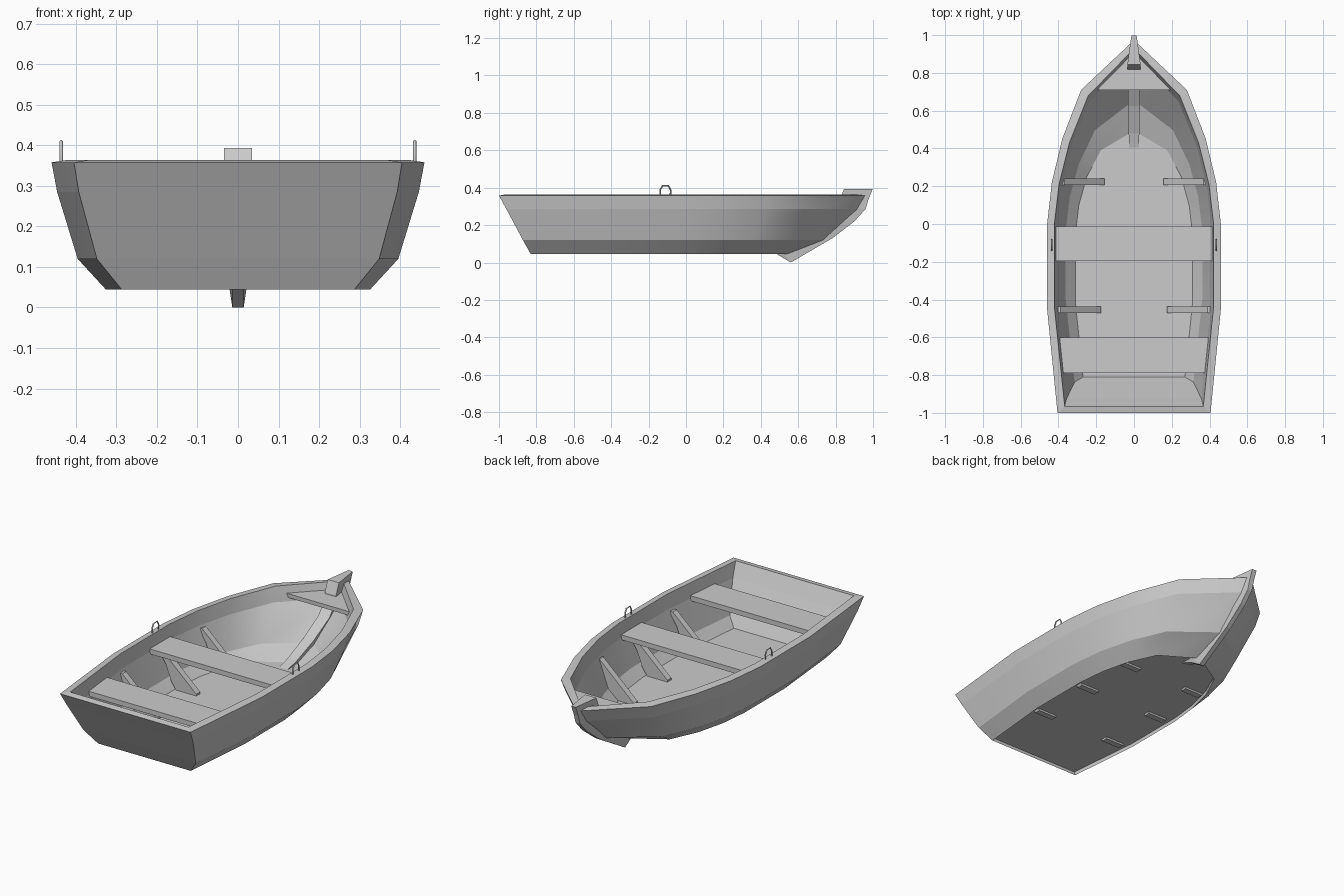
import bpy, bmesh
from mathutils import Vector

cube = bpy.data.objects.get("Cube")
if cube:
    bpy.data.objects.remove(cube)

grey = bpy.data.materials.new("plain grey")
grey.use_nodes = True
colour = (0.6, 0.6, 0.6, 1)
grey.diffuse_color = colour
grey.node_tree.nodes["Principled BSDF"].inputs["Base Color"].default_value = colour


def finish(name, bm):
    bmesh.ops.recalc_face_normals(bm, faces=bm.faces[:])
    mesh = bpy.data.meshes.new(name)
    bm.to_mesh(mesh)
    bm.free()
    mesh.materials.append(grey)
    obj = bpy.data.objects.new(name, mesh)
    bpy.context.collection.objects.link(obj)
    return obj


def loft(name, rings, smooth=False):
    """Bridge closed rings of points and cap both ends."""
    bm = bmesh.new()
    loops = [[bm.verts.new(p) for p in ring] for ring in rings]
    n = len(loops[0])
    for a, b in zip(loops, loops[1:]):
        for i in range(n):
            j = (i + 1) % n
            face = bm.faces.new((a[i], a[j], b[j], b[i]))
            face.smooth = smooth
    bm.faces.new(loops[0])
    bm.faces.new(loops[-1])
    if smooth:
        # planks stay crisp along their length, and so do stern and bow corners
        for loop in loops:
            for i in range(n):
                bm.edges.get((loop[i], loop[(i + 1) % n])).smooth = False
        for a, b in zip(loops, loops[1:]):
            for i in (0, n // 2 - 1, n // 2, n - 1):
                bm.edges.get((a[i], b[i])).smooth = False
    return finish(name, bm)


def prism(name, points, offset):
    offset = Vector(offset)
    return loft(name, [points, [Vector(p) + offset for p in points]])


# Hull: one plan outline, scaled and shifted at each plank line;
# bulge pushes the forward stations ahead for a blunter bow low down
PLAN = [(-1, .405), (-.45, .46), (0, .46), (.22, .435),
        (.45, .38), (.71, .28), (.96, .014)]


def hull_ring(z, width, stern, bow, bulge=0, wall=0):
    half = []
    for y, x in PLAN:
        t = (y + 1) / 1.96
        x *= width
        half.append((x - min(wall, x * .4),
                     stern + t * (bow - stern) + bulge * 6.75 * t * t * (1 - t), z))
    return half + [(-x, y, z) for x, y, z in reversed(half)]


# The first ring is the recessed underside, inside the lower plank edge
loft("hull", [
    hull_ring(.066, .735, -.834, .56, .085, .012),
    hull_ring(.045, .71, -.83, .545, .09),
    hull_ring(.12, .86, -.872, .735, .04),
    hull_ring(.285, .97, -.96, .92),
    hull_ring(.358, 1, -1, .96),
    hull_ring(.364, 1, -.965, .92, 0, .038),
    hull_ring(.285, .97, -.925, .88, 0, .036),
    hull_ring(.12, .86, -.837, .65, .055, .034),
    hull_ring(.07, .75, -.81, .49, .1, .034),
], smooth=True)

# Stem: outer edge, inner edge, running from the bow top down to the forefoot
STEM = [((.998, .393), (.845, .393)), ((.975, .335), (.82, .332)),
        ((.96, .286), (.815, .285)), ((.90, .22), (.76, .225)),
        ((.783, .13), (.625, .15)), ((.56, 0), (.48, .092)),
        ((.484, .046), (.405, .072))]
loft("stem", [[(-.014, oy, oz), (.014, oy, oz), (w, iy, iz), (-w, iy, iz)]
              for ((oy, oz), (iy, iz)), w in
              zip(STEM, (.035, .035, .034, .033, .031, .028, .026))])

# Small deck plate in the bow
prism("bow_deck", [(-.205, .71, .303), (.205, .71, .303),
                   (.02, .89, .303), (-.02, .89, .303)], (0, 0, .022))


# Benches
def bench(name, back, back_half, front, front_half, z):
    prism(name, [(-back_half, back, z), (back_half, back, z),
                 (front_half, front, z), (-front_half, front, z)], (0, 0, .028))


bench("middle_bench", -.195, .412, -.013, .412, .272)
bench("stern_bench", -.79, .383, -.60, .402, .272)

# Knee braces, whose feet pass through the recessed bottom
KNEE = [(.155, .055), (.27, .055), (.285, .075), (.31, .11), (.345, .2),
        (.385, .26), (.385, .272), (.368, .272), (.155, .08)]
for side, label in ((1, "left"), (-1, "right")):
    for place, y, shift in (("front", .207, 0), ("middle", -.12, .02),
                            ("rear", -.472, .02)):
        prism(f"{label}_{place}_knee",
              [(side * (x + shift), y, z) for x, z in KNEE], (0, .035, 0))

    # Oarlock hoop on the rim
    curve = bpy.data.curves.new(f"{label}_oarlock", "CURVE")
    curve.dimensions = "3D"
    curve.bevel_depth = .0045
    curve.bevel_resolution = 0
    curve.use_fill_caps = True
    hoop = [(-.027, .355), (-.028, .388), (-.016, .41),
            (.016, .41), (.028, .388), (.027, .355)]
    spline = curve.splines.new("POLY")
    spline.points.add(len(hoop) - 1)
    for point, (y, z) in zip(spline.points, hoop):
        point.co = (side * .436, y - .11, z, 1)
    curve.materials.append(grey)
    bpy.context.collection.objects.link(
        bpy.data.objects.new(f"{label}_oarlock", curve))
